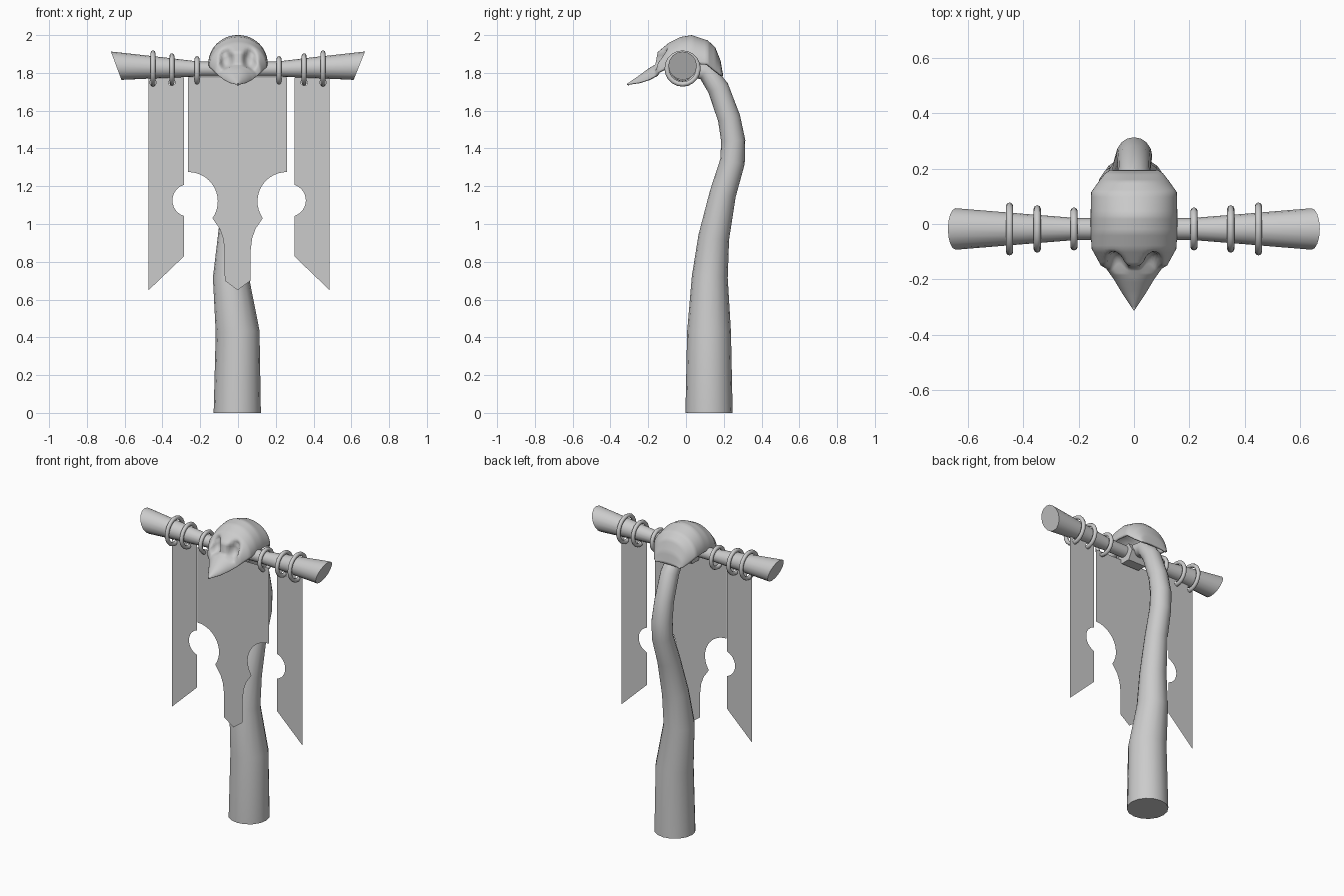
import bpy, bmesh, math
from mathutils import Vector

if "Cube" in bpy.data.objects:
    bpy.data.objects.remove(bpy.data.objects["Cube"])


def finish(name, bm, smooth=40):
    me = bpy.data.meshes.new(name)
    bm.to_mesh(me)
    bm.free()
    ob = bpy.data.objects.new(name, me)
    bpy.context.collection.objects.link(ob)
    bpy.ops.object.select_all(action='DESELECT')
    ob.select_set(True)
    bpy.context.view_layer.objects.active = ob
    if smooth:
        bpy.ops.object.shade_smooth_by_angle(angle=math.radians(smooth))
    return ob


def loft(name, rings, closed=True, smooth=40):
    """Skin a list of point rings; closed rings get end caps."""
    bm = bmesh.new()
    vs = [[bm.verts.new(p) for p in r] for r in rings]
    n = len(rings[0])
    for a, b in zip(vs, vs[1:]):
        for i in range(n if closed else n - 1):
            j = (i + 1) % n
            bm.faces.new((a[i], a[j], b[j], b[i]))
    if closed:
        bm.faces.new(vs[0][::-1])
        bm.faces.new(vs[-1])
    else:
        bmesh.ops.remove_doubles(bm, verts=bm.verts, dist=1e-5)
    bmesh.ops.recalc_face_normals(bm, faces=bm.faces)
    return finish(name, bm, smooth)


def arc(cx, cz, r, a0, a1, n=12):
    return [(cx + r * math.cos(math.radians(a0 + (a1 - a0) * i / n)),
             cz + r * math.sin(math.radians(a0 + (a1 - a0) * i / n))) for i in range(n + 1)]


# Curved post: x, y, z, radius along its path
path = [(-.004, .122, 0, .125), (-.002, .122, .43, .116), (-.038, .126, .72, .095),
        (-.025, .147, .93, .082), (-.01, .195, 1.16, .07), (0, .246, 1.33, .066),
        (0, .25, 1.44, .064), (0, .228, 1.56, .06), (0, .17, 1.72, .057),
        (0, .105, 1.81, .052), (0, .0, 1.83, .045)]
pts = [Vector(p[:3]) for p in path]
rings = []
for k, p in enumerate(pts):
    t = Vector((0, 0, 1)) if k == 0 else (pts[min(k + 1, len(pts) - 1)] - pts[k - 1]).normalized()
    u = Vector((1, 0, 0))
    u = (u - t * u.dot(t)).normalized()
    v = t.cross(u)
    rings.append([p + path[k][3] * (math.cos(a) * u + math.sin(a) * v)
                  for a in [2 * math.pi * i / 16 for i in range(16)]])
loft("post", rings)

# Flared crossbar with slanted ends: x, centre z, radius, slant
rings = []
for x, z, r, s in [(-.645, 1.838, .075, -.028), (-.4, 1.828, .055, 0), (-.2, 1.82, .039, 0),
                   (.2, 1.82, .039, 0), (.4, 1.828, .055, 0), (.642, 1.838, .075, .03)]:
    rings.append([(x + s * math.sin(a), -.018 + r * math.cos(a), z + r * math.sin(a))
                  for a in [2 * math.pi * i / 16 for i in range(16)]])
loft("crossbar", rings)

# Six-sided block where the bar meets the post
loft("bar_block", [[(x, -.005 + .065 * math.cos(i * math.pi / 3), 1.80 + .065 * math.sin(i * math.pi / 3))
                    for i in range(6)] for x in (-.065, .065)], smooth=0)

# Hanging rings
for side in (-1, 1):
    for x, z, r in [(.45, 1.823, .083), (.35, 1.818, .073), (.217, 1.811, .065)]:
        bpy.ops.mesh.primitive_torus_add(major_segments=20, minor_segments=8, major_radius=r,
                                         minor_radius=.013, location=(side * x, -.018, z),
                                         rotation=(0, math.pi / 2, 0))
        bpy.context.object.name = "hanging_ring"
        bpy.ops.object.shade_smooth_by_angle(angle=math.radians(60))


# Cloth panels: flat outline with ring holes
def panel(name, y, outline, holes):
    bm = bmesh.new()
    loops = [outline] + [arc(x, 1.749, .017, 0, 330, 11) for x in holes]
    edges = []
    for lp in loops:
        vs = [bm.verts.new((x, y, z)) for x, z in lp]
        edges += [bm.edges.new((vs[i], vs[(i + 1) % len(vs)])) for i in range(len(vs))]
    bmesh.ops.triangle_fill(bm, use_beauty=True, use_dissolve=False, edges=edges, normal=(0, -1, 0))
    finish(name, bm, 0)


side_shape = ([(.479, .65), (.479, 1.775), (.293, 1.775)]
              + arc(.267, 1.125, .0862, 72.5, -72.5) + [(.293, .828)])
half = ([(.262, 1.775)] + arc(.26, 1.12, .155, 89, 215, 14)
        + [(.118, 1.008), (.095, .975), (.077, .925), (.069, .86), (.068, .70)])
for s, nm in ((-1, "left_panel"), (1, "right_panel")):
    panel(nm, -.018, [(s * x + .006, z) for x, z in side_shape], [s * .35, s * .45])
panel("centre_panel", -.046,
      [(x - .002, z) for x, z in half + [(0, .65)] + [(-x, z) for x, z in half[::-1]]], [])

# Bird skull: arched sections (y, half width, rim z, top z)
secs = [(-.312, .002, 1.737, 1.742), (-.25, .043, 1.746, 1.785), (-.2, .073, 1.762, 1.822),
        (-.162, .1, 1.782, 1.845), (-.15, .12, 1.80, 1.91), (-.09, .153, 1.83, 1.96),
        (-.03, .157, 1.845, 1.99), (.03, .157, 1.85, 2.0), (.115, .155, 1.843, 1.972),
        (.155, .127, 1.81, 1.935), (.183, .105, 1.79, 1.865), (.196, .085, 1.783, 1.79)]
rings = []
steps = 5
for k in range((len(secs) - 1) * steps + 1):
    i = min(k // steps, len(secs) - 2)
    f = k / steps - i
    y, w, zb, zt = [a + (b - a) * f for a, b in zip(secs[i], secs[i + 1])]
    ring = []
    for j in range(33):
        a = math.pi * j / 32
        x, z = w * math.cos(a), zb + (zt - zb) * math.sin(a)
        # eye sockets are pressed backwards into the face
        d = ((abs(x) - .062) / .033) ** 2 + ((z - 1.872) / .05) ** 2
        dent = .05 * math.exp(-d * d) if -.17 < y < -.05 else 0
        ring.append((x, y + dent, z))
    rings.append(ring)
skull = loft("bird_skull", rings, closed=False, smooth=50)
sol = skull.modifiers.new("shell", 'SOLIDIFY')
sol.thickness = .012
sol.offset = -1
